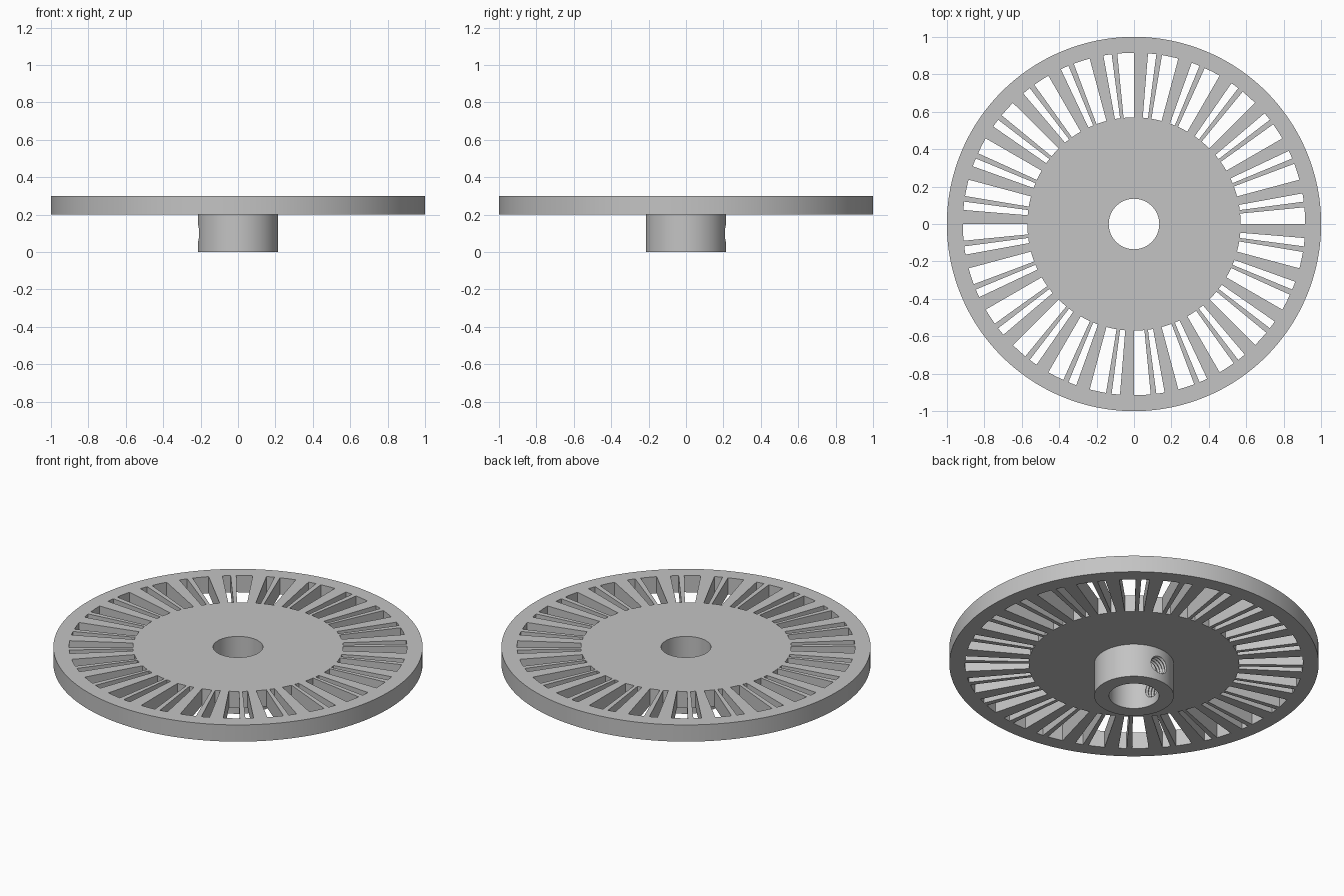
import bpy, bmesh
from math import sin, cos, pi, radians
from mathutils import Matrix

cube = bpy.data.objects.get("Cube")
if cube:
    bpy.data.objects.remove(cube, do_unlink=True)

grey = bpy.data.materials.new("plain grey")
grey.use_nodes = True
colour = (0.55, 0.55, 0.55, 1)
grey.diffuse_color = colour
grey.node_tree.nodes["Principled BSDF"].inputs["Base Color"].default_value = colour

RIM, BORE, HUB = 1.0, 0.135, 0.215
SLOT_IN, SLOT_OUT = 0.57, 0.915
PERIODS = 24


def arc(r, a0, a1, n):
    """Points on an arc, angles in degrees, both ends included."""
    return [(r * cos(radians(a0 + (a1 - a0) * i / n)),
             r * sin(radians(a0 + (a1 - a0) * i / n))) for i in range(n + 1)]


def circle(r, n):
    return arc(r, 0, 360, n)[:-1]


def activate(ob):
    bpy.ops.object.select_all(action='DESELECT')
    ob.select_set(True)
    bpy.context.view_layer.objects.active = ob


def plate(name, outlines, z0, z1):
    """Extrude nested outlines into a solid plate with openings."""
    curve = bpy.data.curves.new(name, 'CURVE')
    curve.dimensions = '2D'
    curve.fill_mode = 'BOTH'
    curve.extrude = (z1 - z0) / 2
    for pts in outlines:
        spline = curve.splines.new('POLY')
        spline.points.add(len(pts) - 1)
        for p, (x, y) in zip(spline.points, pts):
            p.co = (x, y, 0, 1)
        spline.use_cyclic_u = True
    ob = bpy.data.objects.new(name, curve)
    bpy.context.collection.objects.link(ob)
    activate(ob)
    bpy.ops.object.convert(target='MESH')
    ob = bpy.context.object
    bm = bmesh.new()
    bm.from_mesh(ob.data)
    bmesh.ops.translate(bm, verts=bm.verts, vec=(0, 0, (z0 + z1) / 2))
    bmesh.ops.remove_doubles(bm, verts=bm.verts, dist=0.00005)
    bmesh.ops.recalc_face_normals(bm, faces=bm.faces)
    bm.to_mesh(ob.data)
    bm.free()
    ob.data.materials.clear()
    ob.data.materials.append(grey)
    return ob


def screw_cutter(name, turn):
    """Ridged rod along +x, turned about z, for a threaded screw hole."""
    bm = bmesh.new()
    rings = []
    for i in range(17):
        x, r = 0.1 + 0.01 * i, 0.055 if i % 2 else 0.048
        rings.append([bm.verts.new((x, y, z)) for y, z in circle(r, 32)])
    for a, b in zip(rings, rings[1:]):
        for j in range(32):
            k = (j + 1) % 32
            bm.faces.new((a[j], a[k], b[k], b[j]))
    bm.faces.new(rings[0])
    bm.faces.new(rings[-1])
    bmesh.ops.recalc_face_normals(bm, faces=bm.faces)
    bm.transform(Matrix.Translation((0, 0, 0.1)) @ Matrix.Rotation(turn, 4, 'Z'))
    mesh = bpy.data.meshes.new(name)
    bm.to_mesh(mesh)
    bm.free()
    mesh.materials.append(grey)
    ob = bpy.data.objects.new(name, mesh)
    bpy.context.collection.objects.link(ob)
    ob.hide_render = True
    return ob


# Slotted disc: one wide and one narrow slot per period
outlines = [circle(RIM, 192), circle(BORE, 96)]
for i in range(PERIODS):
    start = 360 / PERIODS * i
    for a0, a1 in ((0, 5.6), (7.5, 10.3)):
        outlines.append(arc(SLOT_IN, start + a0, start + a1, 2)
                        + arc(SLOT_OUT, start + a1, start + a0, 2))
disc = plate("slotted_disc", outlines, 0.2, 0.3)

# Hub sleeve with two threaded screw holes at right angles
hub = plate("hub", [circle(HUB, 96), circle(BORE, 96)], 0, 0.2)
for name, turn in (("back_screw_cutter", pi / 2), ("right_screw_cutter", pi)):
    cutter = screw_cutter(name, turn)
    mod = hub.modifiers.new(name, 'BOOLEAN')
    mod.operation = 'DIFFERENCE'
    mod.solver = 'EXACT'
    mod.object = cutter
    activate(hub)
    bpy.ops.object.modifier_apply(modifier=mod.name)
    bpy.data.objects.remove(cutter, do_unlink=True)

for ob in (disc, hub):
    activate(ob)
    bpy.ops.object.shade_smooth_by_angle(angle=radians(25))
